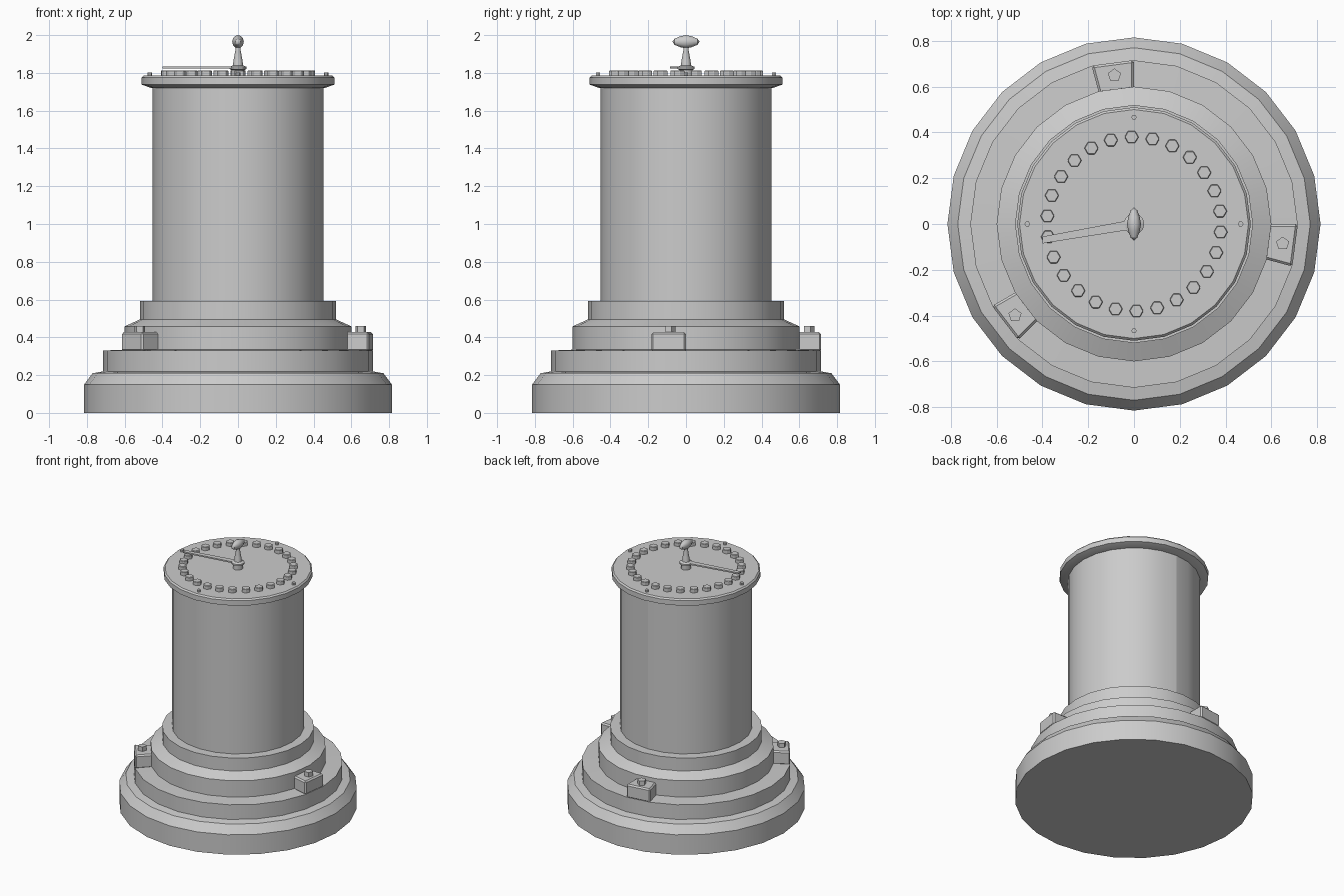
import bpy, bmesh
from math import sin, cos, pi, radians
from mathutils import Matrix, Vector

cube = bpy.data.objects.get("Cube")
if cube:
    bpy.data.objects.remove(cube)

SIDES = 24
grey = bpy.data.materials.new("plain_grey")
grey.use_nodes = True
grey.diffuse_color = (0.6, 0.6, 0.6, 1)
grey.node_tree.nodes["Principled BSDF"].inputs["Base Color"].default_value = (0.6, 0.6, 0.6, 1)


def finish(bm, name, smooth=True, bevel=0):
    bmesh.ops.recalc_face_normals(bm, faces=bm.faces[:])
    mesh = bpy.data.meshes.new(name)
    bm.to_mesh(mesh)
    bm.free()
    mesh.materials.append(grey)
    if smooth:
        mesh.shade_smooth()
        mesh.set_sharp_from_angle(angle=radians(30))
    obj = bpy.data.objects.new(name, mesh)
    bpy.context.collection.objects.link(obj)
    if bevel:
        mod = obj.modifiers.new("edge_bevel", 'BEVEL')
        mod.width = bevel
        mod.segments = 1
    return obj


def lathe(name, profile, sides=SIDES, seam=False):
    """Turn a (radius, height) profile around the vertical axis."""
    bm = bmesh.new()
    verts = [bm.verts.new((0, r, z)) for r, z in profile]
    edges = [bm.edges.new(pair) for pair in zip(verts, verts[1:])]
    bmesh.ops.spin(bm, geom=verts + edges, cent=(0, 0, 0), axis=(0, 0, 1),
                   angle=2 * pi, steps=sides, use_merge=False)
    if not seam:
        bmesh.ops.remove_doubles(bm, verts=bm.verts[:], dist=0.0005)
    return finish(bm, name)


def prism(name, outline, z0, z1, bevel=0):
    """Extrude a flat outline between two heights."""
    bm = bmesh.new()
    base = bm.faces.new([bm.verts.new((x, y, z0)) for x, y in outline])
    top = bmesh.ops.extrude_face_region(bm, geom=[base], use_keep_orig=True)
    bmesh.ops.translate(bm, vec=(0, 0, z1 - z0),
                        verts=[v for v in top["geom"] if isinstance(v, bmesh.types.BMVert)])
    return finish(bm, name, False, bevel)


def polar(r, degrees):
    return (r * cos(radians(degrees)), r * sin(radians(degrees)))


def ring(x, y, r, count, start=0):
    pts = [polar(r, start + 360 * i / count) for i in range(count)]
    return [(x + px, y + py) for px, py in pts]


# Stepped pedestal
lathe("base_plate", [(0, 0), (0.815, 0), (0.815, 0.15), (0.77, 0.21), (0.7, 0.222)])
lathe("lower_tier", [(0.715, 0.215), (0.715, 0.33), (0.59, 0.335)])
lathe("middle_tier", [(0.6, 0.33), (0.6, 0.458), (0.515, 0.497)])
lathe("upper_tier", [(0.52, 0.49), (0.52, 0.592), (0.44, 0.592)])

# Column and its lid
lathe("column", [(0.452, 0.59), (0.452, 1.725)], seam=True)
lathe("lid", [(0.44, 1.72), (0.46, 1.72), (0.51, 1.738), (0.51, 1.775), (0.5, 1.785), (0, 1.785)])

# Lugs raised from single facets of the lower tier, each with a stud
for i, angle in enumerate((97.5, 217.5, -7.5)):
    a, b = angle - 7.5, angle + 7.5
    outline = [polar(0.59, a), polar(0.716, a), polar(0.716, b), polar(0.59, b)]
    prism(f"lug_{i + 1}", outline, 0.325, 0.427, 0.01)
    x, y = polar(0.655, angle)
    prism(f"lug_stud_{i + 1}", ring(x, y, 0.03, 5, 90), 0.42, 0.46)

# Circle of hexagonal buttons on the lid
for i in range(26):
    x, y = polar(0.38, 91.6 - i * 360 / 26)
    prism(f"dial_button_{i + 1}", ring(x, y, 0.031, 6), 1.78, 1.812, 0.003)

# Four small lid screws
for i in range(4):
    x, y = polar(0.466, 90 * i)
    prism(f"lid_screw_{i + 1}", ring(x, y, 0.012, 6), 1.78, 1.802)

# Spindle with a collar
lathe("spindle", [(0.035, 1.78), (0.035, 1.815), (0.045, 1.82), (0.045, 1.832), (0.027, 1.84),
                  (0.023, 1.87), (0.014, 1.92), (0.014, 1.945)], 12)

# Pointer sweeping from the spindle to the buttons
prism("pointer", [(0, 0.02), (-0.4, -0.055), (-0.4, -0.085), (0, -0.022)], 1.824, 1.834)

# Lens-shaped grip, lying along the depth
grip = lathe("grip", [(0, -0.072), (0.016, -0.06), (0.028, -0.03), (0.034, 0),
                      (0.028, 0.03), (0.016, 0.06), (0, 0.072)], 12)
grip.data.transform(Matrix.Translation(Vector((0, 0, 1.965))) @ Matrix.Diagonal((0.9, 1, 1.03, 1))
                    @ Matrix.Rotation(pi / 2, 4, 'X'))
